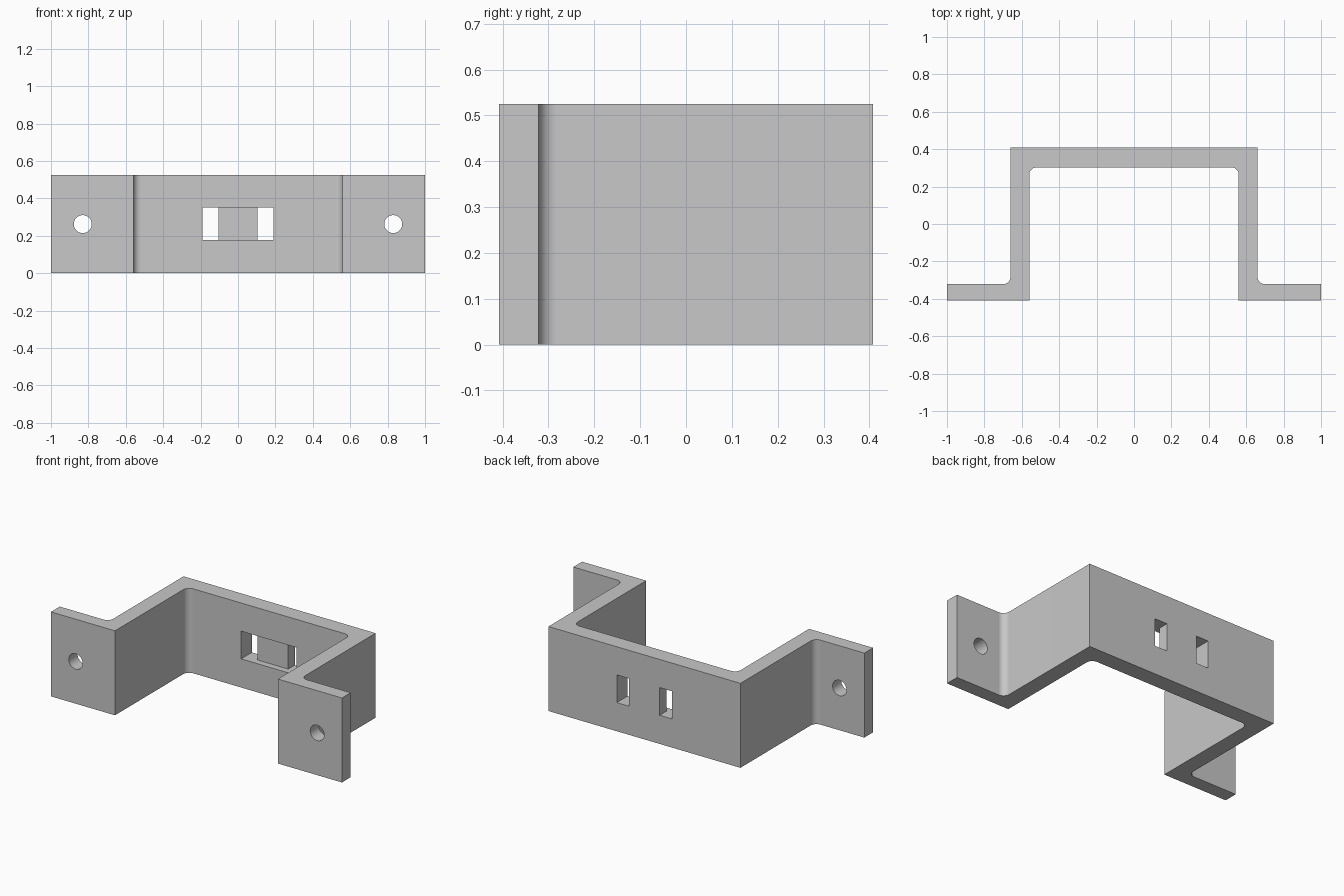
import bpy
import bmesh
import math
from math import radians
from mathutils import Matrix

if "Cube" in bpy.data.objects:
    bpy.data.objects.remove(bpy.data.objects["Cube"], do_unlink=True)

HEIGHT = 0.525
FILLET = 0.04

grey = bpy.data.materials.new("plain grey")
grey.use_nodes = True
colour = (0.58, 0.58, 0.58, 1)
grey.diffuse_color = colour
grey.node_tree.nodes["Principled BSDF"].inputs["Base Color"].default_value = colour


def add_object(name, bm):
    bmesh.ops.recalc_face_normals(bm, faces=bm.faces)
    mesh = bpy.data.meshes.new(name)
    bm.to_mesh(mesh)
    bm.free()
    mesh.materials.append(grey)
    obj = bpy.data.objects.new(name, mesh)
    bpy.context.collection.objects.link(obj)
    return obj


def prism(name, outline, z0, z1):
    """Extrude a flat xy outline from z0 up to z1."""
    bm = bmesh.new()
    face = bm.faces.new([bm.verts.new((x, y, z0)) for x, y in outline])
    made = bmesh.ops.extrude_face_region(bm, geom=[face])["geom"]
    top = [v for v in made if isinstance(v, bmesh.types.BMVert)]
    bmesh.ops.translate(bm, verts=top, vec=(0, 0, z1 - z0))
    return add_object(name, bm)


def arc(cx, cy, start, end, steps=8):
    angles = [radians(start + (end - start) * i / steps) for i in range(steps + 1)]
    return [(cx + FILLET * math.cos(a), cy + FILLET * math.sin(a)) for a in angles]


def mirrored(half):
    """Close a right-hand outline with its mirror image."""
    return half + [(-x, y) for x, y in reversed(half)]


# Bracket: hat-shaped strip with filleted inner corners
half = (
    [(0.66, 0.408)]
    + arc(0.66 + FILLET, -0.322 + FILLET, 180, 270)
    + [(1, -0.322), (1, -0.408), (0.56, -0.408)]
    + arc(0.56 - FILLET, 0.303 - FILLET, 0, 90)
)
bracket = prism("bracket", mirrored(half), 0, HEIGHT)

# Strap slot: open at the front, split by a recessed bar at the back
slot_half = [(0.19, 0.25), (0.19, 0.45), (0.105, 0.45), (0.105, 0.343)]
cutters = [prism("strap_slot_cutter", mirrored(slot_half), 0.178, 0.35)]

# Screw holes through both flanges
for side, name in ((1, "left"), (-1, "right")):
    bm = bmesh.new()
    bmesh.ops.create_cone(
        bm, cap_ends=True, segments=32, radius1=0.048, radius2=0.048, depth=0.3,
        matrix=Matrix.Translation((side * 0.83, -0.365, HEIGHT / 2))
        @ Matrix.Rotation(radians(90), 4, "X"))
    cutters.append(add_object(name + "_screw_hole_cutter", bm))

bpy.ops.object.select_all(action="DESELECT")
bracket.select_set(True)
bpy.context.view_layer.objects.active = bracket
for cutter in cutters:
    cut = bracket.modifiers.new(cutter.name, "BOOLEAN")
    cut.operation = "DIFFERENCE"
    cut.solver = "EXACT"
    cut.object = cutter
    bpy.ops.object.modifier_apply(modifier=cut.name)
for cutter in cutters:
    bpy.data.objects.remove(cutter, do_unlink=True)

# Smooth fillets and holes, flat elsewhere
bpy.ops.object.shade_smooth_by_angle(angle=radians(30))
weighted = bracket.modifiers.new("flat_face_normals", "WEIGHTED_NORMAL")
weighted.keep_sharp = True
